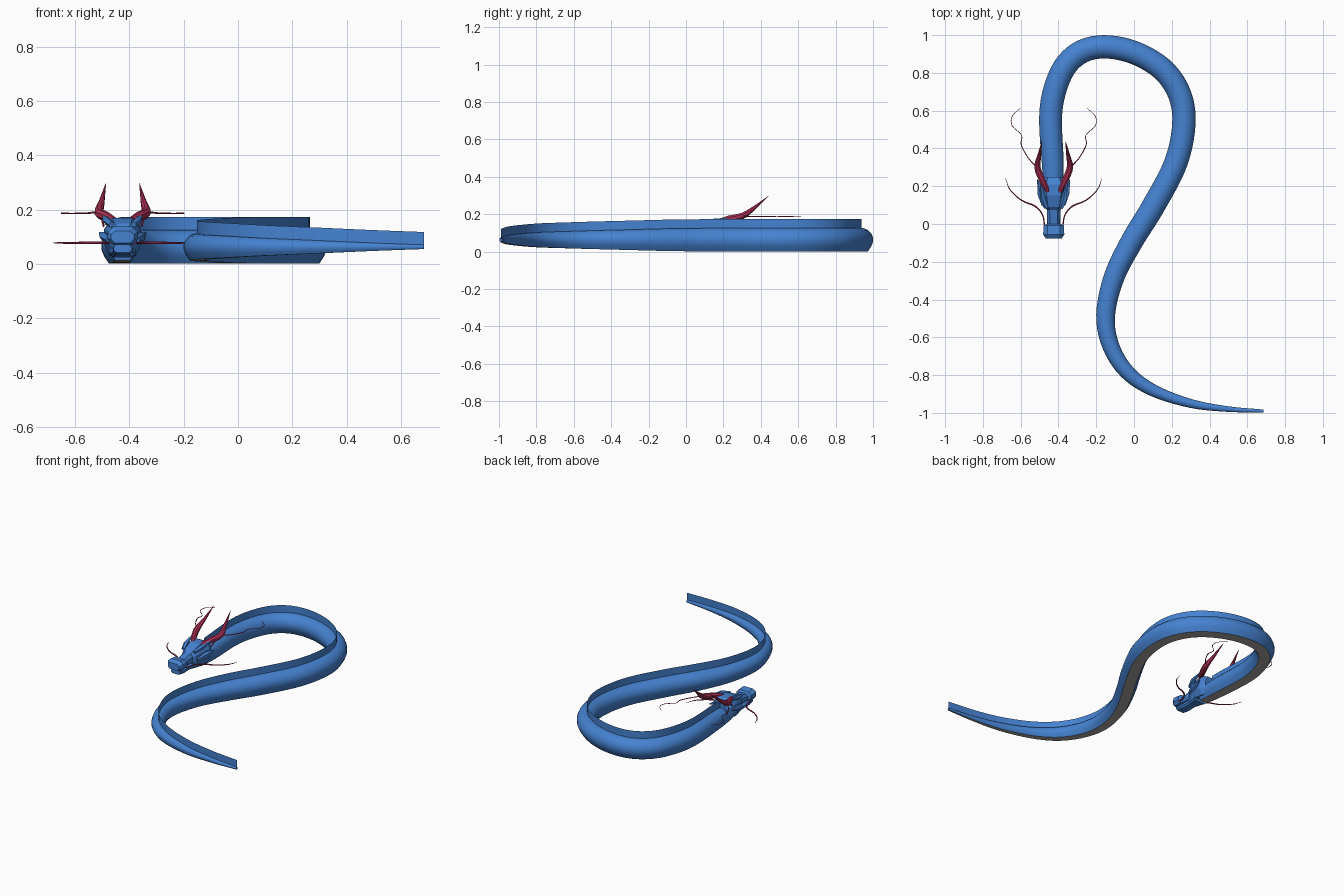
import bpy, bmesh, math
from mathutils import Vector

old = bpy.data.objects.get("Cube")
if old:
    bpy.data.objects.remove(old, do_unlink=True)


def material(name, rgb):
    m = bpy.data.materials.new(name)
    m.use_nodes = True
    m.diffuse_color = (*rgb, 1)
    m.node_tree.nodes["Principled BSDF"].inputs["Base Color"].default_value = (*rgb, 1)
    return m


BLUE = material("scale blue", (0.06, 0.225, 0.64))
GREY = material("belly grey", (0.4, 0.385, 0.37))
RED = material("horn red", (0.42, 0.03, 0.09))
HX = -0.425  # centre line of the head


def finish(name, bm, mats, smooth=True):
    bmesh.ops.recalc_face_normals(bm, faces=bm.faces)
    me = bpy.data.meshes.new(name)
    bm.to_mesh(me)
    bm.free()
    ob = bpy.data.objects.new(name, me)
    bpy.context.collection.objects.link(ob)
    for m in mats:
        me.materials.append(m)
    if smooth:
        bpy.ops.object.select_all(action="DESELECT")
        ob.select_set(True)
        bpy.context.view_layer.objects.active = ob
        bpy.ops.object.shade_smooth_by_angle(angle=math.radians(40))


def spline(pts, steps):
    """Smooth curve through tuples of any length."""
    v = [Vector(p) for p in pts]
    v = [2 * v[0] - v[1]] + v + [2 * v[-1] - v[-2]]
    out = []
    for a, b, c, d in zip(v, v[1:], v[2:], v[3:]):
        for i in range(steps):
            t = i / steps
            out.append(0.5 * (2 * b + (c - a) * t + (2 * a - 5 * b + 4 * c - d) * t * t
                              + (3 * b - a - 3 * c + d) * t ** 3))
    return out + [v[-2]]


def bridge(bm, rings):
    for r, s in zip(rings, rings[1:]):
        for j in range(len(r)):
            k = (j + 1) % len(r)
            bm.faces.new((r[j], r[k], s[k], s[j]))
    bm.faces.new(rings[0])
    bm.faces.new(rings[-1])


def sweep(bm, path, sides, floor=-1):
    """Tube along points holding x, y, z and radius; floor flattens the underside."""
    rings = []
    for i, p in enumerate(path):
        t = (path[min(i + 1, len(path) - 1)] - path[max(i - 1, 0)]).xyz.normalized()
        side = t.cross(Vector((0, 0, 1))).normalized()
        up = side.cross(t)
        ring = []
        for j in range(sides):
            a = 2 * math.pi * (j + 0.5) / sides
            h = -0.98 if math.sin(a) < floor else math.sin(a)
            ring.append(bm.verts.new(p.xyz + p.w * (side * math.cos(a) + up * h)))
        rings.append(ring)
    bridge(bm, rings)


# Body: one long tapering tube with a flat grey belly
route = [(-0.425, 0.17, 0.05), (-0.43, 0.32, 0.059), (-0.44, 0.6, 0.062), (-0.385, 0.8, 0.063),
         (-0.29, 0.905, 0.063), (-0.16, 0.938, 0.063), (0, 0.908, 0.063), (0.15, 0.82, 0.063),
         (0.24, 0.69, 0.063), (0.264, 0.53, 0.063), (0.22, 0.32, 0.063), (0.1, 0.09, 0.063),
         (-0.01, -0.09, 0.061), (-0.105, -0.28, 0.056), (-0.15, -0.48, 0.051),
         (-0.125, -0.64, 0.046), (-0.04, -0.78, 0.041), (0.1, -0.88, 0.033),
         (0.3, -0.95, 0.024), (0.5, -0.98, 0.015), (0.685, -0.99, 0.008)]
path = spline([(x, y, 0.063, r) for x, y, r in route], 5)
bm = bmesh.new()
sweep(bm, path, 16, floor=-0.8)
bmesh.ops.recalc_face_normals(bm, faces=bm.faces)
for f in bm.faces:
    f.material_index = int(f.normal.z < -0.97)
finish("body", bm, [BLUE, GREY])

# Fin: upright sheet along the spine
bm = bmesh.new()
edge = [[bm.verts.new((p.x, p.y, z)) for z in (p.z + p.w * 0.8, p.z + p.w + 0.047)]
        for p in path[3:]]
for a, b in zip(edge, edge[1:]):
    bm.faces.new((a[0], b[0], b[1], a[1]))
finish("back_fin", bm, [BLUE])


def loft(name, sections):
    """Faceted block from sections of y, half width, bottom and top."""
    bm = bmesh.new()
    rings = []
    for y, w, lo, hi in sections:
        h = hi - lo
        prof = [(0.7, 0), (1, 0.3), (1, 0.7), (0.6, 1)]
        prof += [(-a, b) for a, b in reversed(prof)]
        rings.append([bm.verts.new((HX + w * a, y, lo + h * b)) for a, b in prof])
    bridge(bm, rings)
    finish(name, bm, [BLUE], smooth=False)


# Head
loft("skull", [(0.25, 0.05, 0.03, 0.15), (0.21, 0.068, 0.03, 0.17), (0.15, 0.062, 0.04, 0.17),
               (0.09, 0.05, 0.05, 0.15), (0.075, 0.036, 0.06, 0.135)])
loft("snout", [(0.1, 0.036, 0.07, 0.14), (0.0, 0.034, 0.075, 0.12), (-0.008, 0.054, 0.075, 0.132),
               (-0.055, 0.056, 0.072, 0.138), (-0.077, 0.042, 0.078, 0.122)])
loft("lower_jaw", [(0.14, 0.05, 0.025, 0.07), (0.06, 0.034, 0.035, 0.07),
                   (-0.01, 0.036, 0.035, 0.07), (-0.055, 0.034, 0.042, 0.072)])


def mirrored(name, pts, sides, mat, steps=4):
    """Left and right tapered parts, placed from the head's centre line."""
    for label, s in (("left", 1), ("right", -1)):
        bm = bmesh.new()
        sweep(bm, spline([(HX + s * x, y, z, r) for x, y, z, r in pts], steps), sides)
        finish(label + "_" + name, bm, [mat])


mirrored("horn", [(0.03, 0.17, 0.16, 0.012), (0.06, 0.23, 0.175, 0.018), (0.086, 0.3, 0.19, 0.018),
                  (0.077, 0.36, 0.23, 0.011), (0.062, 0.44, 0.296, 0.001)], 8, RED)
mirrored("rear_whisker", [(0.07, 0.22, 0.14, 0.004), (0.085, 0.29, 0.187, 0.004),
                          (0.135, 0.35, 0.187, 0.003), (0.172, 0.42, 0.187, 0.003),
                          (0.17, 0.47, 0.187, 0.002), (0.22, 0.52, 0.187, 0.002),
                          (0.22, 0.57, 0.187, 0.002), (0.175, 0.615, 0.187, 0.001)], 6, RED)
mirrored("front_whisker", [(0.048, -0.01, 0.078, 0.004), (0.06, 0.05, 0.078, 0.004),
                           (0.1, 0.095, 0.078, 0.005), (0.17, 0.125, 0.078, 0.004),
                           (0.23, 0.18, 0.078, 0.003), (0.255, 0.24, 0.078, 0.001)], 6, RED)
mirrored("brow", [(0.04, 0.085, 0.145, 0.012), (0.058, 0.14, 0.16, 0.016),
                  (0.07, 0.225, 0.178, 0.003)], 5, BLUE, 1)
mirrored("cheek_spike", [(0.05, 0.1, 0.09, 0.014), (0.066, 0.16, 0.1, 0.02),
                         (0.085, 0.235, 0.115, 0.003)], 5, BLUE, 1)
